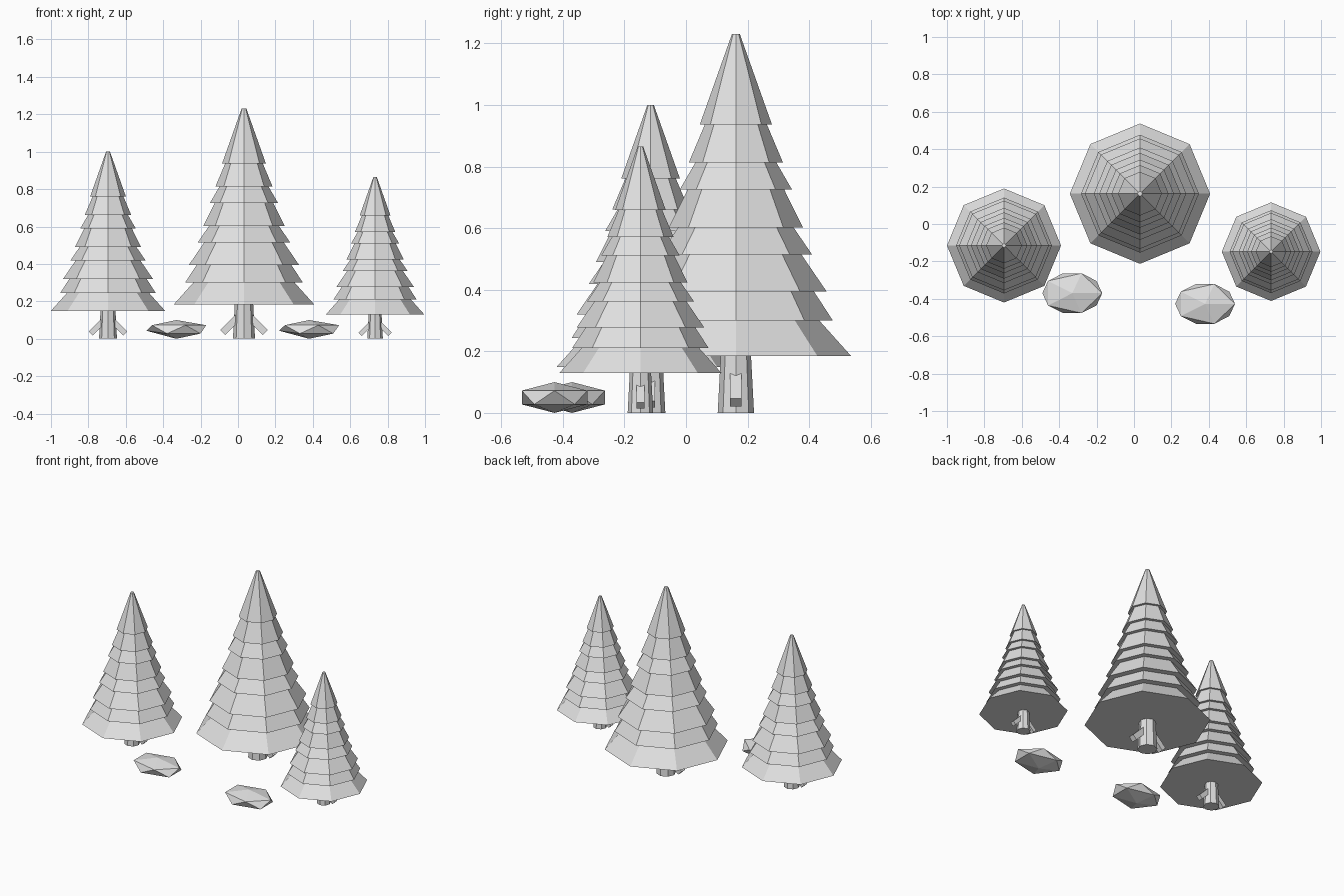
import bpy
import bmesh
import math
from mathutils import Matrix, Vector

cube = bpy.data.objects.get("Cube")
if cube:
    bpy.data.objects.remove(cube, do_unlink=True)

grey = bpy.data.materials.new("plain_grey")
grey.use_nodes = True
GREY = (0.75, 0.75, 0.75, 1)
grey.diffuse_color = GREY
grey.node_tree.nodes["Principled BSDF"].inputs["Base Color"].default_value = GREY


def finish(bm, name, location):
    bmesh.ops.recalc_face_normals(bm, faces=bm.faces)
    mesh = bpy.data.meshes.new(name)
    bm.to_mesh(mesh)
    bm.free()
    mesh.materials.append(grey)
    obj = bpy.data.objects.new(name, mesh)
    obj.location = location
    bpy.context.collection.objects.link(obj)
    return obj


def lathe(name, profile, location, sides=8):
    """Closed faceted solid from (radius, height) pairs, bottom to top."""
    bm = bmesh.new()
    rings = []
    for r, z in profile:
        angles = [math.tau * i / sides for i in range(sides)]
        rings.append([bm.verts.new((r * math.cos(a), r * math.sin(a), z)) for a in angles])
    for low, high in zip(rings, rings[1:]):
        for i in range(sides):
            j = (i + 1) % sides
            bm.faces.new((low[i], low[j], high[j], high[i]))
    bm.faces.new(rings[0][::-1])
    bm.faces.new(rings[-1])
    return finish(bm, name, location)


def stub(name, side, scale, location):
    """Square branch stub that slopes outward and down from the trunk."""
    start = Vector((side * 0.025, 0, 0.122)) * scale
    end = Vector((side * 0.113, 0, 0.034)) * scale
    axis = end - start
    bm = bmesh.new()
    bmesh.ops.create_cube(bm, size=1)
    size = Matrix.Diagonal((0.037 * scale, 0.037 * scale, axis.length, 1))
    turn = Matrix.Rotation(side * math.radians(135), 4, 'Y')
    bm.transform(Matrix.Translation((start + end) / 2) @ turn @ size)
    return finish(bm, name, location)


# Lower rim of every foliage tier: radius, height
TIERS = [(0.375, 0.184), (0.315, 0.30), (0.295, 0.394), (0.247, 0.515),
         (0.218, 0.602), (0.182, 0.726), (0.153, 0.813), (0.117, 0.937)]
LEDGE = 0.86   # the tier below meets each rim at this share of its radius


def tree(name, x, y, scale):
    profile = [TIERS[0]]
    for r, z in TIERS[1:]:
        profile += [(r * LEDGE, z), (r, z)]
    profile.append((0.013, 1.23))
    place = (x, y, 0)
    lathe(name + "_foliage", [(r * scale, z * scale) for r, z in profile], place)
    lathe(name + "_trunk", [(0.059 * scale, 0), (0.049 * scale, 0.19 * scale)], place)
    for label, side in (("left", 1), ("right", -1)):
        stub(f"{name}_{label}_branch", side, scale, place)


def rock(name, x, y):
    bm = bmesh.new()
    bmesh.ops.create_icosphere(bm, subdivisions=1, radius=1)
    bm.transform(Matrix.Translation((0, 0, 0.05)) @ Matrix.Diagonal((0.179, 0.125, 0.05, 1)))
    # lift the blunt end a little
    min(bm.verts, key=lambda v: v.co.x).co.z = 0.043
    finish(bm, name, (x, y, 0))


# Trees
tree("tall_tree", 0.032, 0.162, 1)
tree("medium_tree", -0.695, -0.115, 0.813)
tree("small_tree", 0.733, -0.148, 0.703)

# Rocks
rock("right_rock", -0.33, -0.37)
rock("left_rock", 0.38, -0.427)
